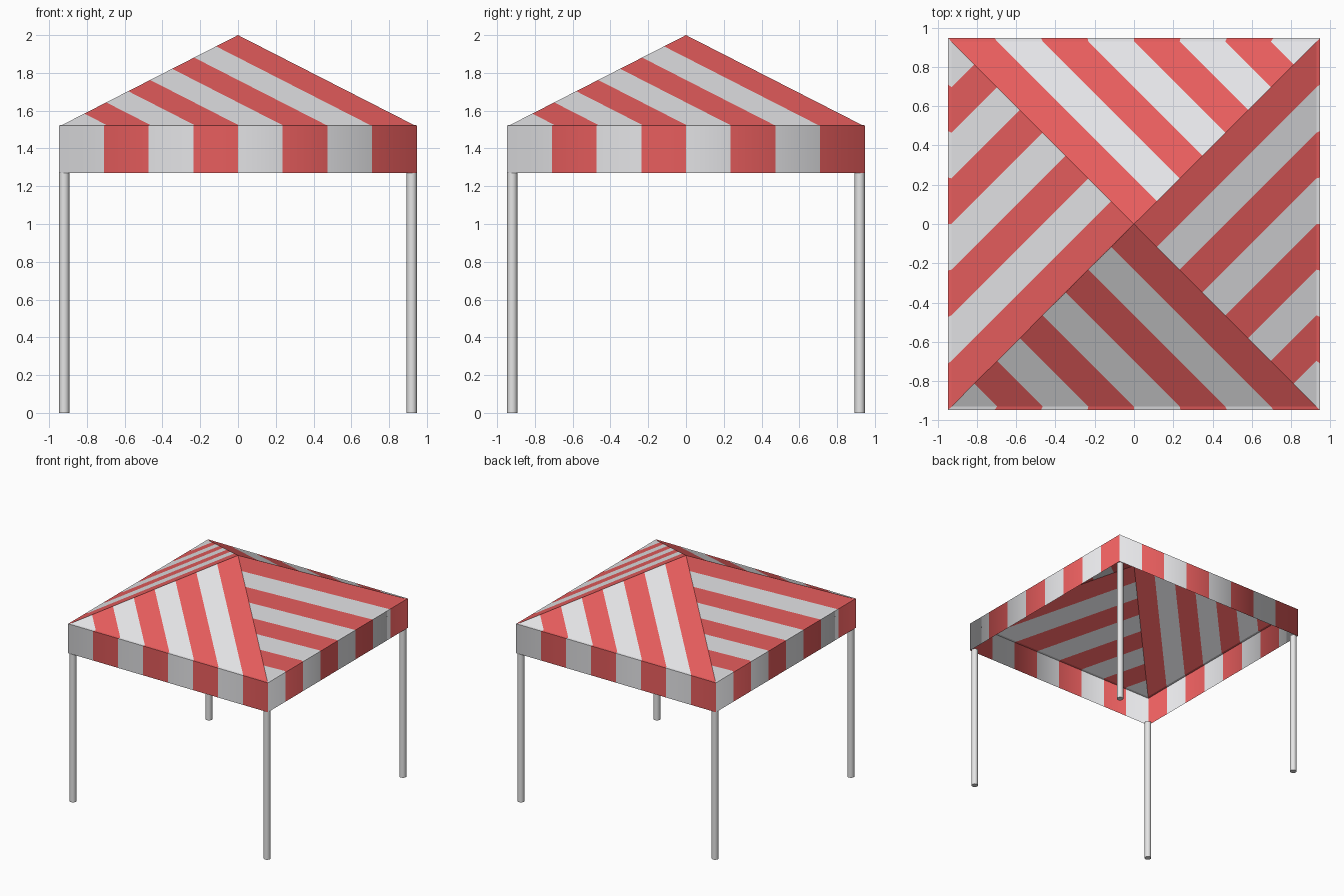
import bpy, bmesh, math
from mathutils import Matrix, Vector

if "Cube" in bpy.data.objects:
    bpy.data.objects.remove(bpy.data.objects["Cube"])

HALF, EAVE = 0.947, 0.93            # half width of the valance / sloped roof
APEX_Z, EAVE_Z, TOP_Z, BOTTOM_Z = 2.0, 1.525, 1.522, 1.27
STRIPES = 8


def material(name, color):
    m = bpy.data.materials.new(name)
    m.diffuse_color = (*color, 1)
    m.use_nodes = True
    m.node_tree.nodes["Principled BSDF"].inputs["Base Color"].default_value = m.diffuse_color
    return m


red = material("red_cloth", (0.80, 0.11, 0.11))
white = material("white_cloth", (0.78, 0.78, 0.80))
metal = material("pole_metal", (0.78, 0.78, 0.78))


def make_object(name, bm, materials):
    mesh = bpy.data.meshes.new(name)
    bm.to_mesh(mesh)
    bm.free()
    for m in materials:
        mesh.materials.append(m)
    obj = bpy.data.objects.new(name, mesh)
    bpy.context.collection.objects.link(obj)
    return obj


def striped_cloth(name, stripe_faces):
    """Four sides, each made of alternating stripes; stripe 0 (right end) is red."""
    bm = bmesh.new()
    for side in range(4):
        turn = Matrix.Rotation(side * math.pi / 2, 3, 'Z')
        for k in range(STRIPES):
            for pts in stripe_faces(k / STRIPES, (k + 1) / STRIPES):
                f = bm.faces.new([bm.verts.new(turn @ Vector(p)) for p in pts])
                f.material_index = k % 2
    bmesh.ops.remove_doubles(bm, verts=bm.verts, dist=1e-4)
    return make_object(name, bm, [red, white])


def along(t, half, z):
    """Point on the front edge, running from right (t=0) to left (t=1)."""
    return (half * (1 - 2 * t), -half, z)


def ridge(t):
    """Point on the left ridge, from the apex down to the corner."""
    return (-EAVE * t, -EAVE * t, APEX_Z + (EAVE_Z - APEX_Z) * t)


# Pyramid roof with diagonal stripes and a narrow lip at the eaves
def roof_faces(a, b):
    slope = [ridge(a), ridge(b), along(b, EAVE, EAVE_Z), along(a, EAVE, EAVE_Z)]
    if b == 1:
        slope.pop(1)
    lip = [along(a, EAVE, EAVE_Z), along(b, EAVE, EAVE_Z),
           along(b, HALF, TOP_Z), along(a, HALF, TOP_Z)]
    return [slope, lip]


striped_cloth("roof", roof_faces)


# Hanging valance, shaded smoothly around the corners
def valance_faces(a, b):
    return [[along(a, HALF, TOP_Z), along(b, HALF, TOP_Z),
             along(b, HALF, BOTTOM_Z), along(a, HALF, BOTTOM_Z)]]


valance = striped_cloth("valance", valance_faces)
valance.data.shade_smooth()
valance.data.normals_split_custom_set_from_vertices(
    [Vector((v.co.x, v.co.y, 0)).normalized() for v in valance.data.vertices])

# Corner poles
R = 0.027
for name, sx, sy in (("front_left_pole", -1, -1), ("front_right_pole", 1, -1),
                     ("back_left_pole", -1, 1), ("back_right_pole", 1, 1)):
    bm = bmesh.new()
    bmesh.ops.create_cone(bm, cap_ends=True, segments=16, radius1=R, radius2=R,
                          depth=BOTTOM_Z)
    bmesh.ops.translate(bm, verts=bm.verts,
                        vec=(sx * (HALF - R), sy * (HALF - R), BOTTOM_Z / 2))
    for f in bm.faces:
        f.smooth = len(f.verts) == 4
    for e in bm.edges:
        e.smooth = all(len(f.verts) == 4 for f in e.link_faces)
    make_object(name, bm, [metal])
